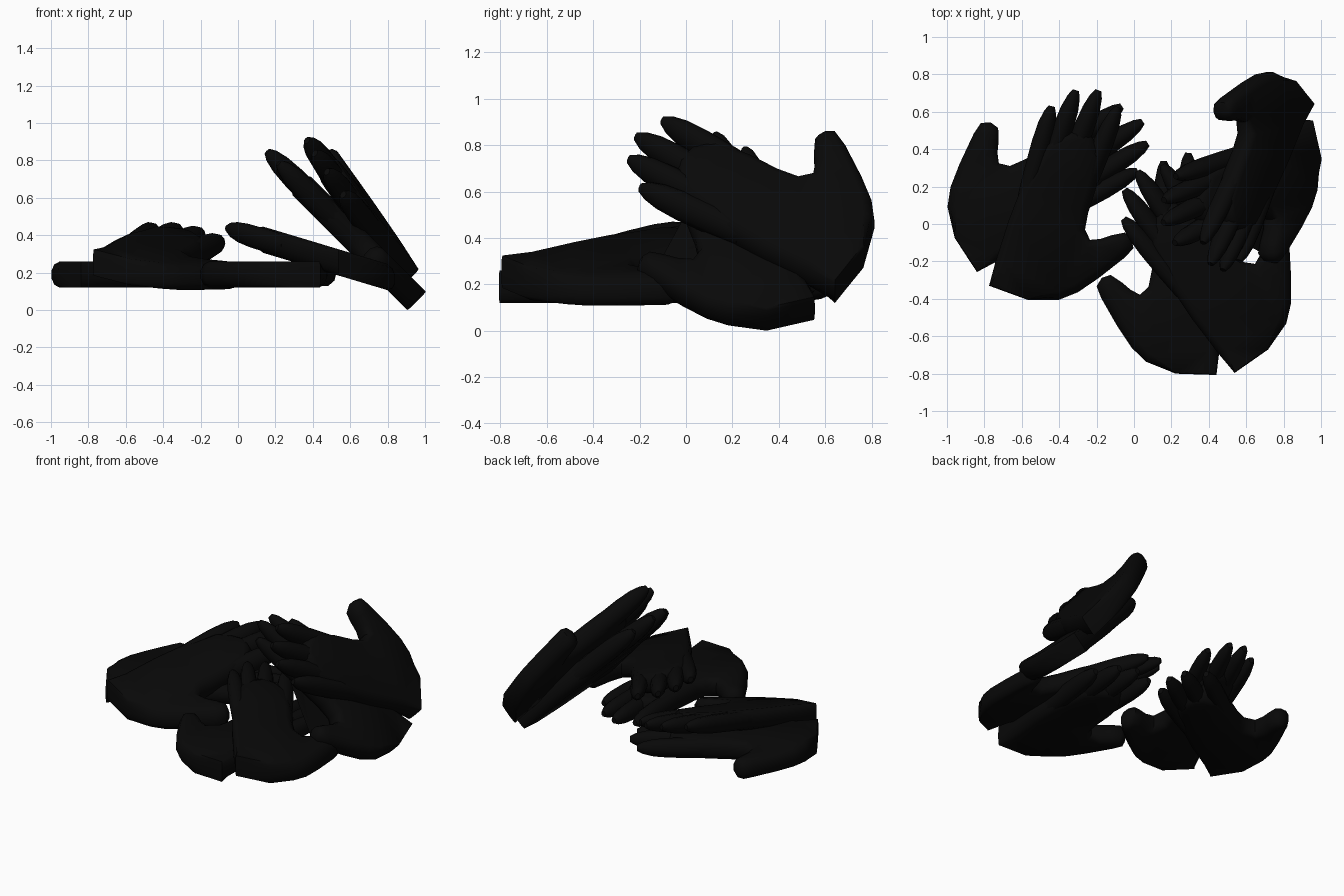
import bpy, bmesh, math
from mathutils import Matrix, Vector

cube = bpy.data.objects.get("Cube")
if cube:
    bpy.data.objects.remove(cube)

black = bpy.data.materials.new("black_fabric")
black.use_nodes = True
colour = (0.0025, 0.0025, 0.0025, 1)
black.diffuse_color = colour
bsdf = black.node_tree.nodes["Principled BSDF"]
bsdf.inputs["Base Color"].default_value = colour

# Outline of palm and thumb, counter-clockwise; the first points are the square cuff
CUFF = [(-.775, -.33), (-.68, -.365), (-.57, -.405)]
HAND = [(-.40, -.405), (-.30, -.365), (-.19, -.29), (-.05, -.18), (-.003, -.13),
        (-.012, -.078), (-.05, -.046), (-.12, -.06), (-.18, -.08), (-.235, -.085),
        (-.262, -.03), (-.245, .06), (-.20, .20), (-.17, .36), (-.22, .46),
        (-.29, .50), (-.38, .48), (-.47, .43), (-.55, .28), (-.60, .20),
        (-.67, .02), (-.74, -.20)]
# Base and tip of each finger
FINGERS = [((-.57, .14), (-.44, .63)), ((-.48, .22), (-.31, .715)),
           ((-.38, .22), (-.19, .715)), ((-.285, .14), (-.085, .625))]
# Height and inset of the layers through the thickness
LAYERS = [(-.07, .045), (-.055, .016), (-.022, 0), (.022, 0), (.055, .016), (.07, .045)]
# Position along a finger and its relative girth
GIRTH = [(0, .95), (.3, 1), (.6, .98), (.8, .85), (.93, .6), (1, .3)]
SIDES = 10


def loft(bm, rings):
    """Skin a closed body through rings of equal length."""
    loops = [[bm.verts.new(p) for p in ring] for ring in rings]
    for a, b in zip(loops, loops[1:]):
        n = len(a)
        for i in range(n):
            j = (i + 1) % n
            bm.faces.new((a[i], a[j], b[j], b[i]))
    bm.faces.new(loops[0][::-1])
    bm.faces.new(loops[-1])


def palm_ring(z, inset):
    pts = [Vector(p) for p in CUFF + HAND]
    ring = []
    for i, p in enumerate(pts):
        edge_in = (p - pts[i - 1]).normalized()
        edge_out = (pts[(i + 1) % len(pts)] - p).normalized()
        along = (edge_in + edge_out).normalized()
        amount = inset * (.1 if i < len(CUFF) else 1)
        q = p + Vector((-along.y, along.x)) * amount
        ring.append((q.x, q.y, z))
    return ring


def finger_rings(base, tip):
    start, end = Vector((*base, 0)), Vector((*tip, 0))
    along = (end - start).normalized()
    side = Vector((along.y, -along.x, 0))
    up = Vector((0, 0, 1))
    rings = []
    for t, girth in GIRTH:
        centre = start.lerp(end, t)
        ring = []
        for k in range(SIDES):
            a = math.tau * k / SIDES
            ring.append(centre + side * math.cos(a) * .056 * girth
                        + up * math.sin(a) * .066 * girth)
        rings.append(ring)
    return rings


def make_glove(name, matrix):
    bm = bmesh.new()
    loft(bm, [palm_ring(z, inset) for z, inset in LAYERS])
    for base, tip in FINGERS:
        loft(bm, finger_rings(base, tip))
    bm.transform(matrix)
    bmesh.ops.triangulate(bm, faces=[f for f in bm.faces if len(f.verts) > SIDES])
    bmesh.ops.recalc_face_normals(bm, faces=bm.faces)
    mesh = bpy.data.meshes.new(name)
    bm.to_mesh(mesh)
    bm.free()
    mesh.materials.append(black)
    obj = bpy.data.objects.new(name, mesh)
    bpy.context.collection.objects.link(obj)
    bpy.ops.object.select_all(action='DESELECT')
    obj.select_set(True)
    bpy.context.view_layer.objects.active = obj
    bpy.ops.object.shade_smooth_by_angle(angle=math.radians(50))


def turn(degrees, axis):
    return Matrix.Rotation(math.radians(degrees), 4, axis)


# The lower glove of each pair is a mirrored, turned copy of the upper one
lower = (Matrix.Translation((-.79, .55, 0)) @ turn(103, 'Z')
         @ Matrix.Diagonal((1, -1, 1, 1)) @ Matrix.Translation((0, .1, 0)))


def tilt(sx, sy, height):
    m = Matrix.Identity(4)
    m[2][0], m[2][1], m[2][3] = sx, sy, height
    return m


# Placement of each pair and the lean of its upper glove
PAIRS = {
    "left_pair": (Matrix.Translation((0, 0, .19)), tilt(-.171, .246, .013)),
    "front_pair": (Matrix.Translation((.712, .028, .19)) @ turn(55, 'Z'),
                   tilt(-.171, .246, .013)),
    "leaning_pair": (Matrix.Translation((.289, .525, .715)) @ turn(45, 'Y') @ turn(165, 'Z'),
                     tilt(.19, .004, .205)),
}
for pair, (place, lean) in PAIRS.items():
    make_glove(pair + "_lower_glove", place @ lower)
    make_glove(pair + "_upper_glove", place @ lean)
